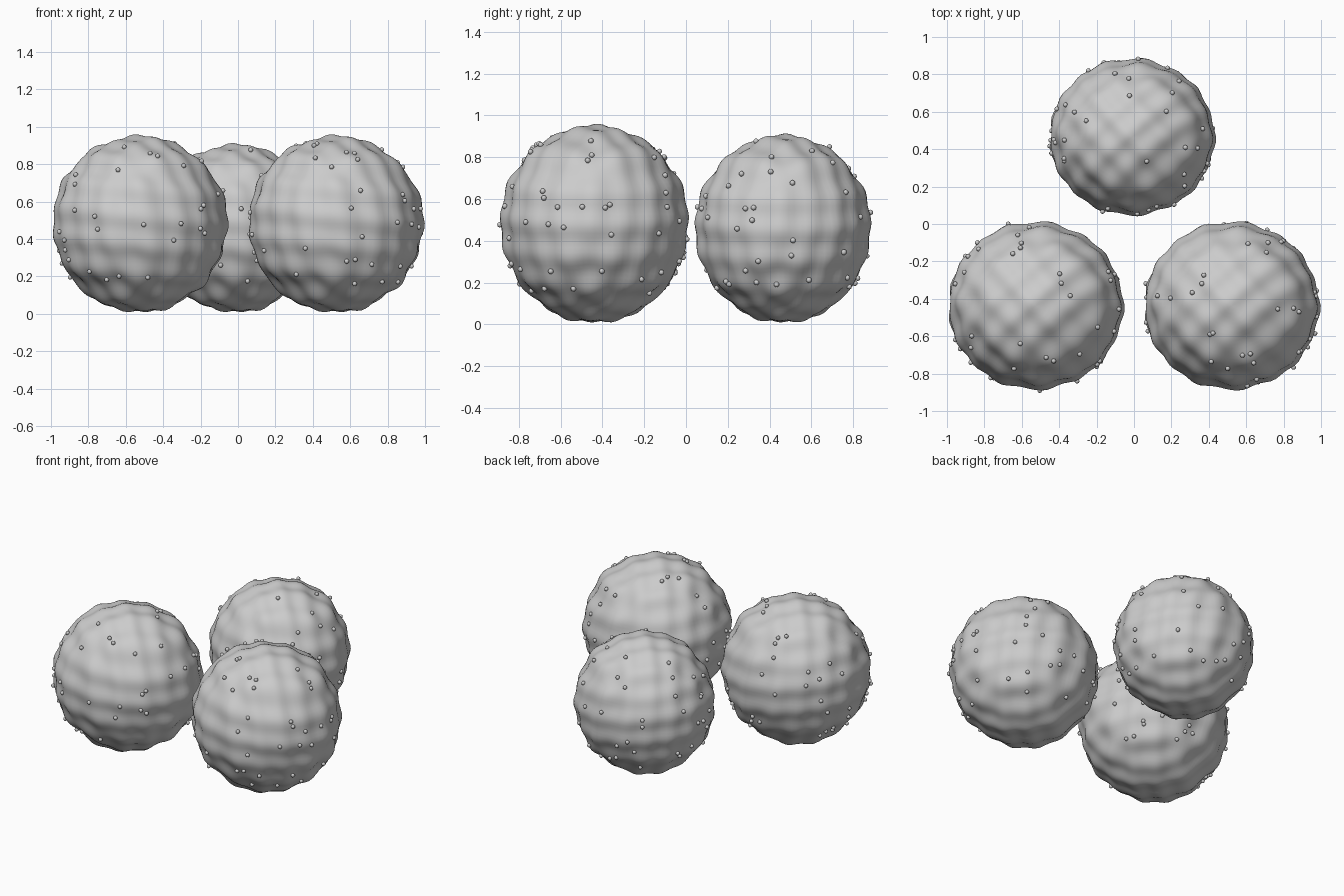
import bpy, bmesh, math, random
from mathutils import Vector, Matrix

if "Cube" in bpy.data.objects:
    bpy.data.objects.remove(bpy.data.objects["Cube"])

random.seed(7)


def ripple(n):
    """Fine crossing ripples over the unit sphere, between -1 and 1."""
    a = math.sin(14 * n.x + 13 * n.y + 2.0 * n.z)
    b = math.sin(13 * n.x - 14 * n.y + 3.0 * n.z)
    c = math.sin(19 * n.z + 2.0 * n.x)
    return (a + b + c) / 3


def surface(n, radii):
    s = 1 + 0.035 * ripple(n)
    return Vector((n.x * radii[0] * s, n.y * radii[1] * s, n.z * radii[2] * s))


def finish(name, bm, location):
    mesh = bpy.data.meshes.new(name)
    bm.to_mesh(mesh)
    bm.free()
    mesh.shade_smooth()
    ob = bpy.data.objects.new(name, mesh)
    ob.location = location
    bpy.context.collection.objects.link(ob)


def rippled_ball(name, location, radii):
    bm = bmesh.new()
    bmesh.ops.create_uvsphere(bm, u_segments=96, v_segments=64, radius=1)
    for v in bm.verts:
        v.co = surface(v.co.normalized(), radii)
    finish(name + "_ball", bm, location)


def seeds(name, location, radii, count=65):
    bm = bmesh.new()
    for _ in range(count):
        z = random.uniform(-0.7, 0.95)
        t = random.uniform(0, 2 * math.pi)
        r = math.sqrt(1 - z * z)
        p = surface(Vector((r * math.cos(t), r * math.sin(t), z)), radii)
        bmesh.ops.create_uvsphere(bm, u_segments=10, v_segments=6,
                                  radius=0.013, matrix=Matrix.Translation(p * 1.01))
    finish(name + "_seeds", bm, location)


# Three rippled balls in a triangle, each dotted with small round seeds
for name, loc, radii in [
    ("left", (-0.525, -0.437, 0.482), (0.463, 0.444, 0.468)),
    ("right", (0.523, -0.437, 0.482), (0.463, 0.444, 0.468)),
    ("back", (-0.01, 0.465, 0.459), (0.437, 0.415, 0.445)),
]:
    rippled_ball(name, loc, radii)
    seeds(name, loc, radii)
